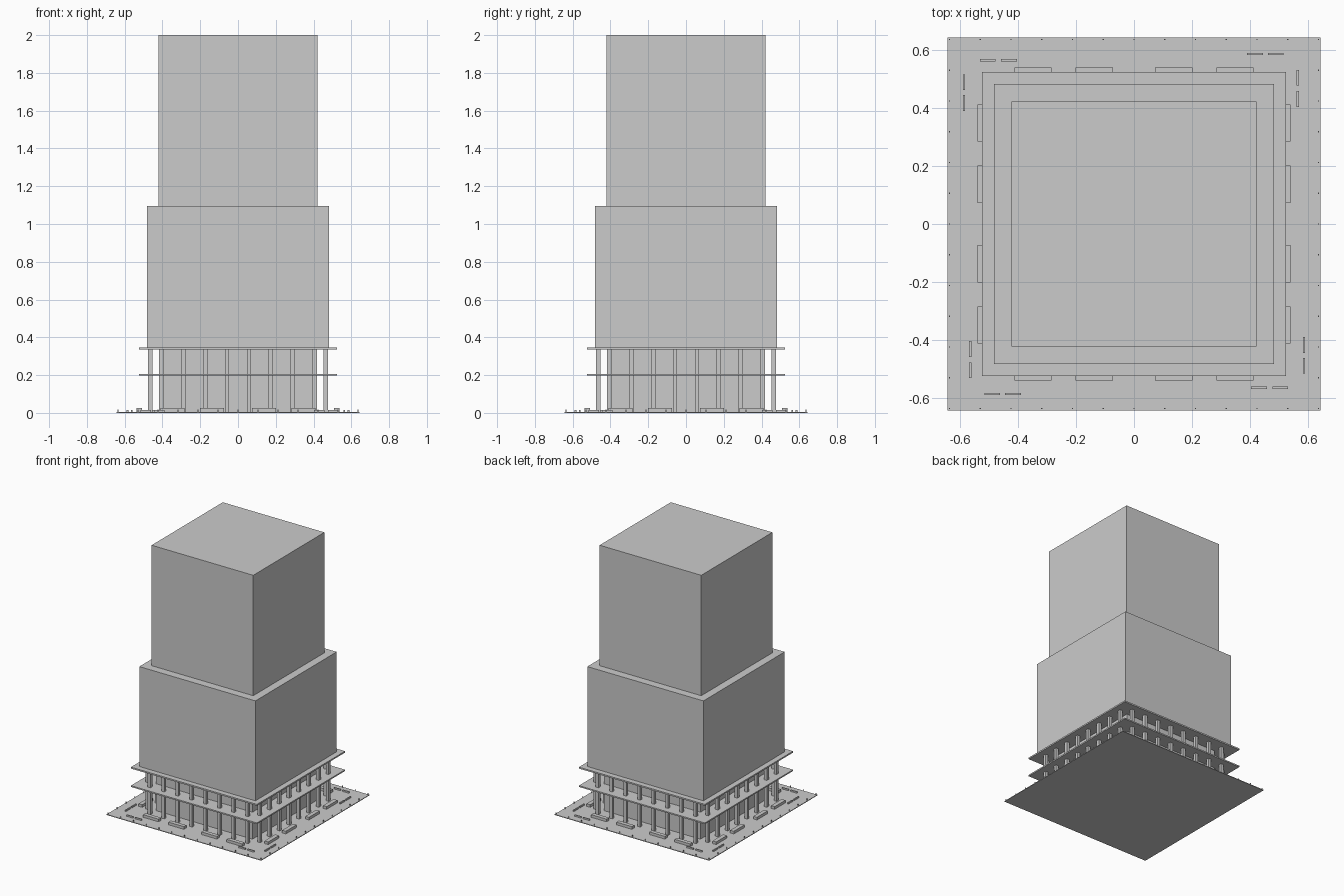
import bpy, bmesh
from mathutils import Matrix, Vector

if "Cube" in bpy.data.objects:
    bpy.data.objects.remove(bpy.data.objects["Cube"])


def build(name, boxes, turns=1):
    """One object from (x0, x1, y0, y1, z0, z1) boxes, repeated by quarter turns."""
    bm = bmesh.new()
    for t in range(turns):
        rot = Matrix.Rotation(t * 1.5707963268, 4, 'Z')
        for x0, x1, y0, y1, z0, z1 in boxes:
            centre = Vector(((x0 + x1) / 2, (y0 + y1) / 2, (z0 + z1) / 2))
            size = Matrix.Diagonal((x1 - x0, y1 - y0, z1 - z0, 1))
            bmesh.ops.create_cube(bm, size=1, matrix=rot @ Matrix.Translation(centre) @ size)
    mesh = bpy.data.meshes.new(name)
    bm.to_mesh(mesh)
    bm.free()
    ob = bpy.data.objects.new(name, mesh)
    bpy.context.collection.objects.link(ob)
    return ob


def block(name, half, z0, z1):
    return build(name, [(-half, half, -half, half, z0, z1)])


G = 0.005  # pavement thickness

# Stacked masses
block("plaza_pavement", 0.642, 0, G)
block("lobby_core", 0.40, G, 0.335)
block("mezzanine_slab", 0.523, 0.197, 0.207)
block("canopy_slab", 0.523, 0.335, 0.346)
block("lower_tower", 0.482, 0.346, 1.096)
block("upper_tower", 0.422, 1.096, 2.0)

# Eight square columns per side
c = 0.0115
xs = [-0.406 + 0.116 * i for i in range(8)]
build("columns", [(x - c, x + c, -0.465 - c, -0.465 + c, G, 0.335) for x in xs], 4)

# Planters beside the columns
build("planters", [(x - 0.064, x + 0.064, -0.538, -0.508, G, 0.025)
                   for x in (-0.347, -0.137, 0.137, 0.347)], 4)

# Pairs of small benches near the corners
build("benches", [(x - 0.027, x + 0.027, y - 0.004, y + 0.004, G, 0.016)
                  for x, y in ((-0.488, -0.585), (-0.416, -0.585),
                               (0.430, -0.563), (0.503, -0.563))], 4)

# Bollards along the pavement edge
build("bollards", [(x - 0.002, x + 0.002, -0.637, -0.633, G, 0.018)
                   for x in [-0.635 + 0.1058 * i for i in range(12)]], 4)
